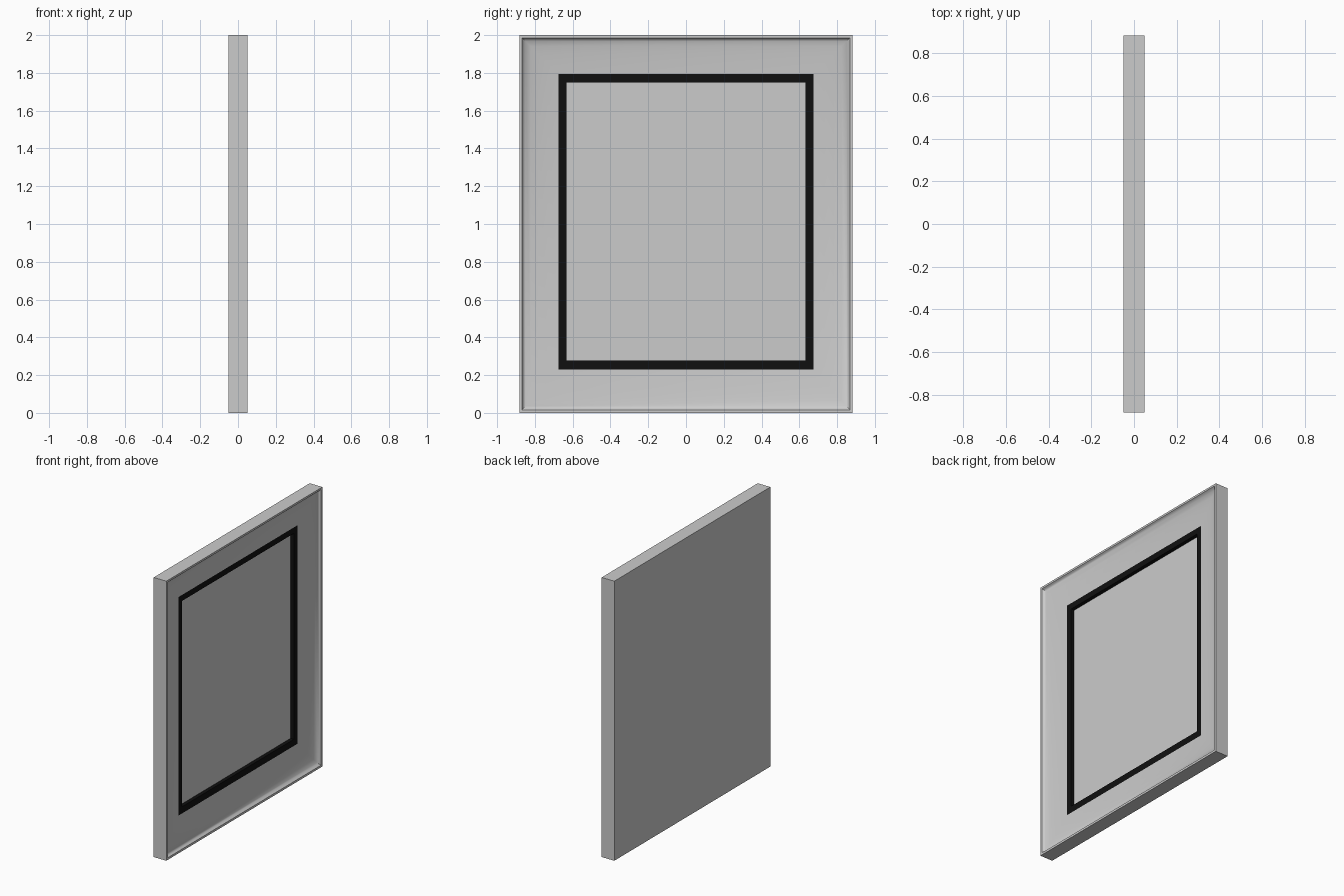
import bpy, bmesh

if "Cube" in bpy.data.objects:
    bpy.data.objects.remove(bpy.data.objects["Cube"])

HALF_W, H = 0.882, 2.0
BACK, FRONT = -0.05, 0.05


def rect(bm, inset, x):
    """Rectangular loop inset from the outer edge; bottom border is slightly wider."""
    y = HALF_W - inset
    lo, hi = inset * 1.11, H - inset
    return [bm.verts.new((x, a, b)) for a, b in ((-y, lo), (y, lo), (y, hi), (-y, hi))]


def build(name, profile, cap_first=False, cap_last=False, colour=None, smooth=False):
    """Sweep an (inset, depth) profile around the rectangle with mitred corners."""
    bm = bmesh.new()
    loops = [rect(bm, *p) for p in profile]
    for a, b in zip(loops, loops[1:]):
        for i in range(4):
            j = (i + 1) % 4
            bm.faces.new((a[i], a[j], b[j], b[i]))
    if cap_first:
        bm.faces.new(loops[0][::-1])
    if cap_last:
        bm.faces.new(loops[-1])
    me = bpy.data.meshes.new(name)
    bm.to_mesh(me)
    bm.free()
    ob = bpy.data.objects.new(name, me)
    bpy.context.collection.objects.link(ob)
    if colour:
        mat = bpy.data.materials.new(name + "_colour")
        mat.diffuse_color = colour
        mat.use_nodes = True
        mat.node_tree.nodes["Principled BSDF"].inputs["Base Color"].default_value = mat.diffuse_color
        me.materials.append(mat)
    if smooth:
        bpy.ops.object.select_all(action='DESELECT')
        ob.select_set(True)
        bpy.context.view_layer.objects.active = ob
        bpy.ops.object.shade_smooth_by_angle(angle=0.6)
    return ob


# Outer frame: flat back, square sides, thin rim and a scooped moulding
build("frame_moulding", [
    (0.0, BACK), (0.0, FRONT), (0.014, FRONT), (0.020, 0.040),
    (0.032, 0.031), (0.06, 0.023), (0.10, 0.015), (0.15, 0.007), (0.207, 0.0),
], cap_first=True, smooth=True)

# Black inner liner: flat band and a short step down
build("inner_liner", [(0.207, 0.0), (0.25, 0.0), (0.25, -0.026)],
      colour=(0.005, 0.005, 0.005, 1))

# Recessed picture panel
build("picture_panel", [(0.25, -0.03), (0.25, -0.026)], cap_last=True)
